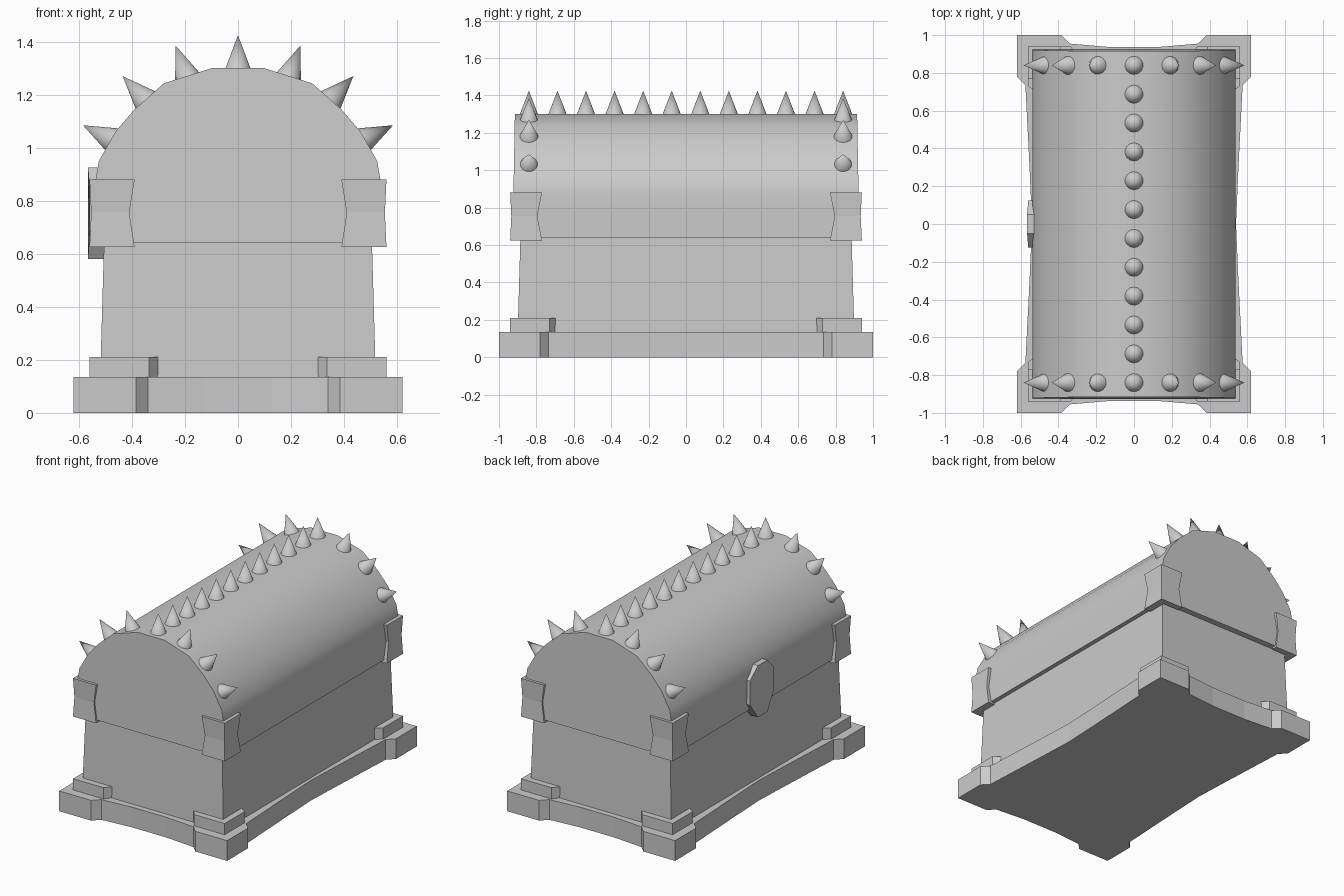
import bpy, bmesh
from math import pi
from mathutils import Vector

if "Cube" in bpy.data.objects:
    bpy.data.objects.remove(bpy.data.objects["Cube"])


def loft(name, rings, smooth=None):
    """Closed solid through matching rings of 3D points."""
    bm = bmesh.new()
    vs = [[bm.verts.new(p) for p in r] for r in rings]
    n = len(rings[0])
    for a, b in zip(vs, vs[1:]):
        for i in range(n):
            j = (i + 1) % n
            bm.faces.new((a[i], a[j], b[j], b[i]))
    bm.faces.new(vs[0][::-1])
    bm.faces.new(vs[-1])
    bmesh.ops.recalc_face_normals(bm, faces=bm.faces)
    me = bpy.data.meshes.new(name)
    bm.to_mesh(me)
    bm.free()
    ob = bpy.data.objects.new(name, me)
    bpy.context.collection.objects.link(ob)
    if smooth:
        shade(ob, smooth)
    return ob


def shade(ob, angle):
    bpy.ops.object.select_all(action='DESELECT')
    ob.select_set(True)
    bpy.context.view_layer.objects.active = ob
    bpy.ops.object.shade_smooth_by_angle(angle=angle)


def at_z(outline, z):
    return [(x, y, z) for x, y in outline]


def rect(hx, hy):
    return [(hx, hy), (-hx, hy), (-hx, -hy), (hx, -hy)]


# Plinth with chamfered corner feet and bowed-in edges
quarter = [(0.54, 0.0), (0.553, 0.3), (0.575, 0.735), (0.62, 0.78), (0.62, 1.0),
           (0.385, 1.0), (0.34, 0.955), (0.13, 0.937)]
half = quarter + [(-x, y) for x, y in reversed(quarter)]
outline = half + [(x, -y) for x, y in reversed(half[1:-1])]
loft("plinth", [at_z(outline, 0), at_z(outline, 0.135)])

# Chest body, tapering slightly upward
loft("chest_body", [at_z(rect(0.52, 0.90), 0.13), at_z(rect(0.505, 0.885), 0.65)])

# Domed lid
side = [(0.535, 0.64), (0.537, 0.80), (0.537, 0.88), (0.525, 0.95), (0.463, 1.06),
        (0.39, 1.145), (0.28, 1.243), (0.10, 1.30)]
profile = side + [(-x, z) for x, z in reversed(side)]


def lid_end(s):
    return [(x, s * (0.927 - 0.012 * (z - 0.64) / 0.66), z) for x, z in profile]


loft("lid", [lid_end(-1), lid_end(1)], pi / 5)

# Corner pieces: lower brackets and waisted lid brackets
foot = [(0.56, 0.94), (0.335, 0.94), (0.295, 0.89), (0.50, 0.89), (0.50, 0.685), (0.56, 0.73)]


def lid_bracket_ring(z, a, b, o):
    return [(0.56 - o, 0.94 - o, z), (a, 0.94 - o, z), (a, 0.90, z),
            (0.51, 0.90, z), (0.51, b, z), (0.56 - o, b, z)]


bracket = [lid_bracket_ring(0.625, 0.39, 0.77, 0), lid_bracket_ring(0.755, 0.41, 0.795, 0.006),
           lid_bracket_ring(0.88, 0.39, 0.77, 0)]
for sx in (-1, 1):
    for sy in (-1, 1):
        loft("base_bracket", [[(sx * x, sy * y, z) for x, y in foot] for z in (0.13, 0.21)])
        loft("lid_bracket", [[(sx * x, sy * y, z) for x, y, z in r] for r in bracket])

# Lock plate on the left side
plate = [(0.05, 0.925), (0.125, 0.85), (0.125, 0.69), (0.05, 0.58),
         (-0.05, 0.58), (-0.125, 0.69), (-0.125, 0.85), (-0.05, 0.925)]
loft("lock_plate", [[(-0.50, y, z) for y, z in plate],
                    [(-0.57 + 0.08 * abs(y), y, z) for y, z in plate]])


# Spikes
def spike(base, tip):
    base, tip = Vector(base), Vector(tip)
    d = tip - base
    base -= d.normalized() * 0.012
    d = tip - base
    bpy.ops.mesh.primitive_cone_add(vertices=14, radius1=0.053, radius2=0, depth=d.length,
                                    location=(base + tip) / 2,
                                    rotation=d.to_track_quat('Z', 'Y').to_euler())
    ob = bpy.context.object
    ob.name = "spike"
    shade(ob, pi / 5)


for i in range(12):
    y = -0.84 + i * 1.68 / 11
    spike((0, y, 1.30), (0, y, 1.425))
for y in (-0.84, 0.84):
    for s in (-1, 1):
        for bx, bz, tx, tz in ((0.192, 1.268, 0.235, 1.385), (0.352, 1.182, 0.435, 1.27),
                               (0.475, 1.03, 0.585, 1.085)):
            spike((s * bx, y, bz), (s * tx, y, tz))
